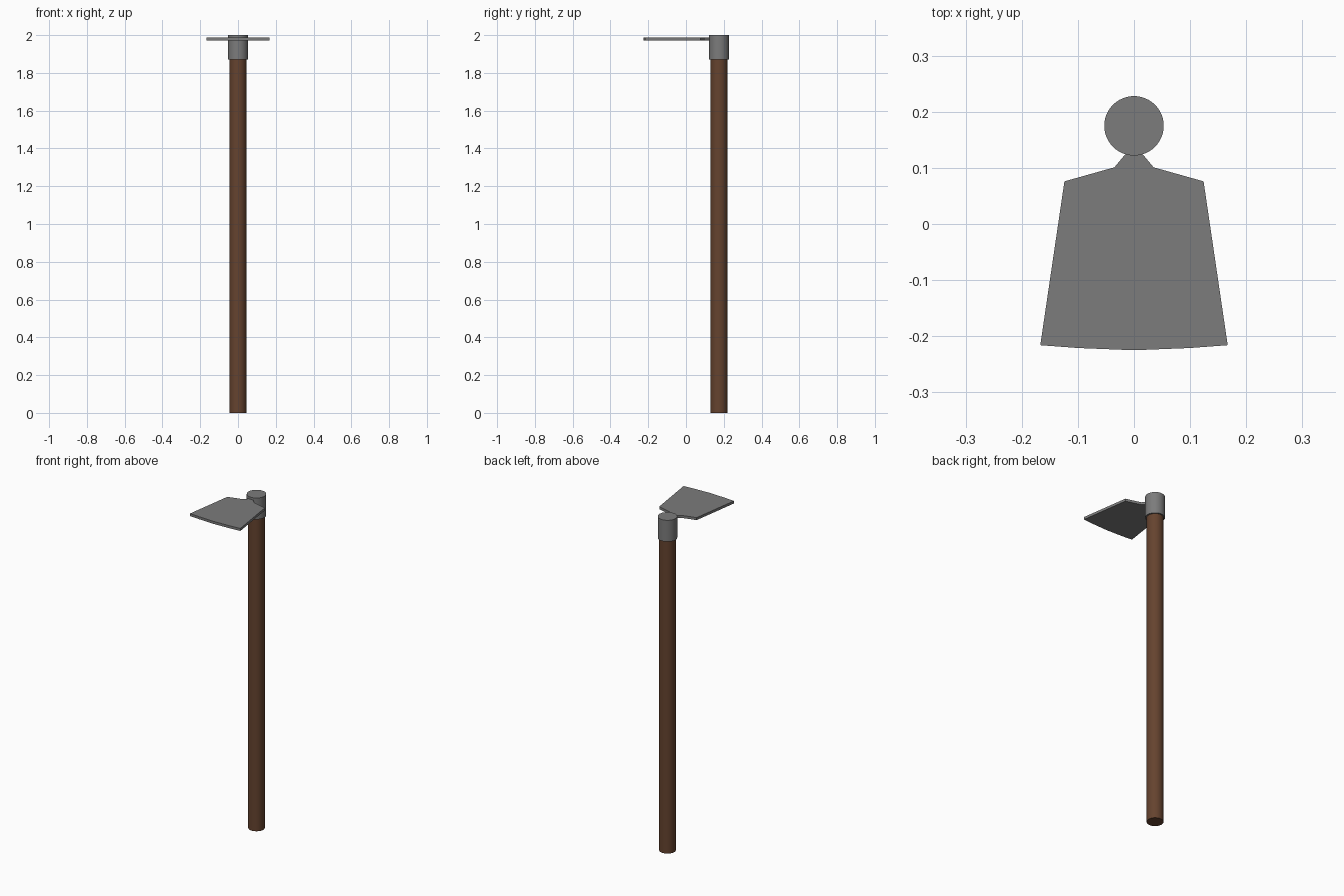
import bpy, bmesh

if "Cube" in bpy.data.objects:
    bpy.data.objects.remove(bpy.data.objects["Cube"])

def material(name, rgb):
    m = bpy.data.materials.new(name)
    m.diffuse_color = (*rgb, 1)
    m.use_nodes = True
    m.node_tree.nodes["Principled BSDF"].inputs["Base Color"].default_value = m.diffuse_color
    return m

steel = material("grey steel", (0.2, 0.2, 0.2))
wood = material("brown wood", (0.13, 0.056, 0.028))
AXIS_Y = 0.175

def rod(name, radius, z0, z1, mat):
    bpy.ops.mesh.primitive_cylinder_add(vertices=48, radius=radius, depth=z1 - z0,
                                        location=(0, AXIS_Y, (z0 + z1) / 2))
    ob = bpy.context.object
    ob.name = name
    ob.data.materials.append(mat)
    bpy.ops.object.shade_smooth_by_angle()
    return ob

# Wooden handle and the steel socket capping it
rod("handle", 0.045, 0, 1.88, wood)
rod("socket", 0.053, 1.872, 2.0, steel)

# Flat blade: half outline mirrored across x, then extruded
half = [(0.015, 0.135), (0.015, 0.125), (0.035, 0.101), (0.124, 0.076),
        (0.167, -0.216), (0.1, -0.221)]
outline = half + [(0, -0.225)] + [(-x, y) for x, y in reversed(half)]
bm = bmesh.new()
face = bm.faces.new([bm.verts.new((x, y, 1.972)) for x, y in outline])
top = bmesh.ops.extrude_face_region(bm, geom=[face])["geom"]
bmesh.ops.translate(bm, vec=(0, 0, 0.015),
                    verts=[g for g in top if isinstance(g, bmesh.types.BMVert)])
bmesh.ops.recalc_face_normals(bm, faces=bm.faces)
mesh = bpy.data.meshes.new("blade")
bm.to_mesh(mesh)
bm.free()
mesh.materials.append(steel)
bpy.context.collection.objects.link(bpy.data.objects.new("blade", mesh))
